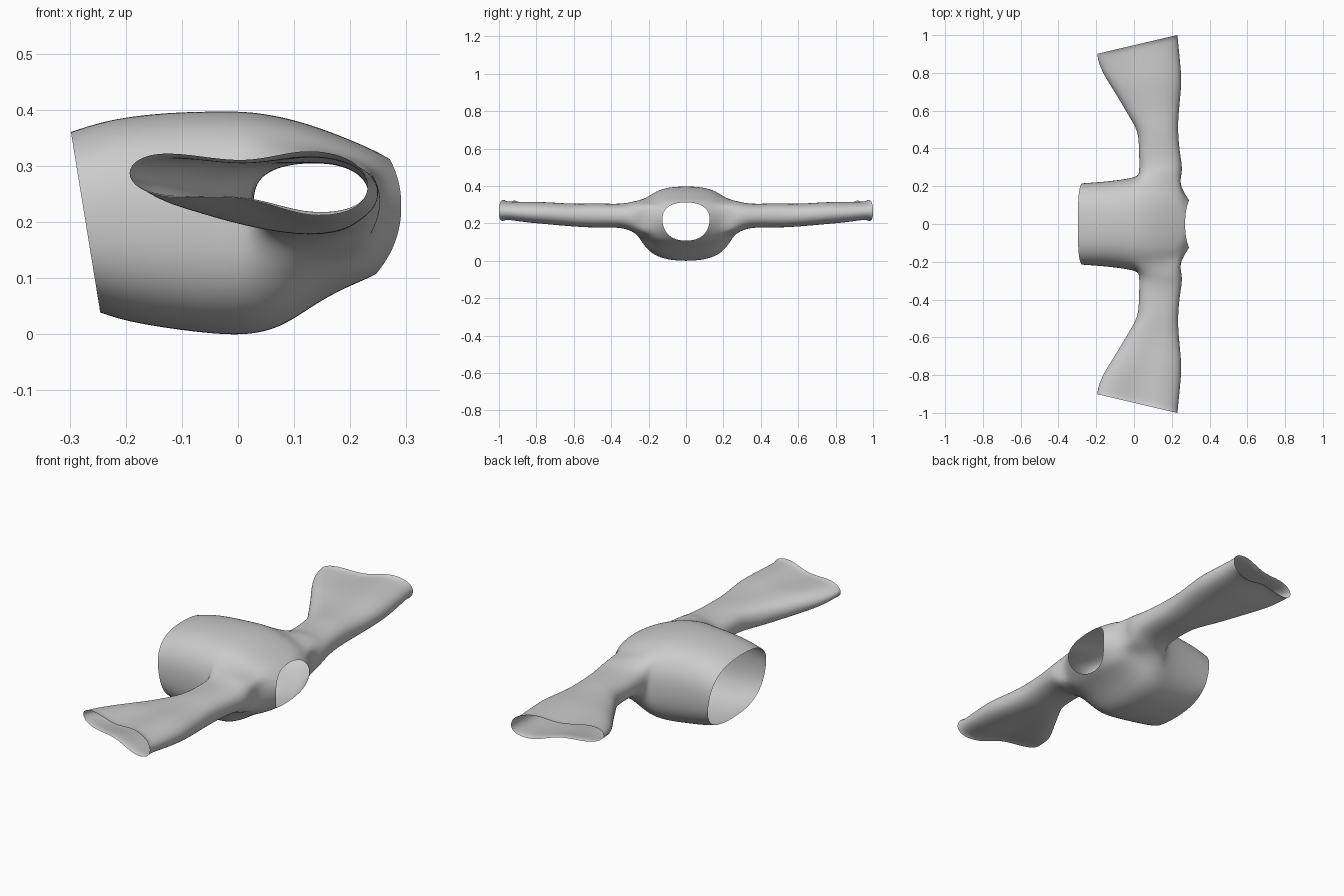
import bpy, bmesh
from math import sin, cos, pi, exp, radians

if "Cube" in bpy.data.objects:
    bpy.data.objects.remove(bpy.data.objects["Cube"])

N = 20      # points around the torso
ARM = 2     # armhole spans +-ARM columns
R0 = 4      # first armhole row
R1 = 8      # last armhole row


def spow(v, e):
    return (abs(v) ** e) * (1 if v >= 0 else -1)


bm = bmesh.new()

# Torso rings, waist to neck: x at hem bottom, x at hem top, half width, z low, z high
torso = [
    (-0.245, -0.298, 0.218, 0.036, 0.362),
    (-0.20, -0.23, 0.222, 0.020, 0.385),
    (-0.11, -0.13, 0.230, 0.005, 0.397),
    (-0.03, -0.04, 0.242, -0.004, 0.399),
    (0.025, 0.015, 0.255, -0.004, 0.399),
    (0.08, 0.07, 0.255, 0.010, 0.391),
    (0.14, 0.13, 0.250, 0.053, 0.375),
    (0.19, 0.195, 0.240, 0.080, 0.350),
    (0.225, 0.245, 0.215, 0.095, 0.328),
]
rings = []
for xl, xh, w, z0, z1 in torso:
    ring = []
    for i in range(N):
        t = 2 * pi * i / N
        a = t + 0.15 * cos(t)
        y = w * spow(cos(a), 0.75)
        s = spow(sin(a), 0.8)
        z = (z0 + z1) / 2 + s * (z1 - z0) / 2
        ring.append(bm.verts.new((xl + (xh - xl) * (s + 1) / 2, y, z)))
    rings.append(ring)

# Neck opening ring, dipping at front and back centre
ring = []
for i in range(N):
    t = 2 * pi * i / N
    a = t + 0.15 * cos(t)
    c, s = cos(a), sin(a)
    z = 0.225 + (0.088 if s > 0 else 0.12) * spow(s, 0.9)
    x = 0.292 - (0.022 if s > 0 else 0.048) * s * s
    ring.append(bm.verts.new((x, 0.128 * spow(c, 0.85), z)))
rings.append(ring)


def in_armhole(r, i):
    side = i in (N - 2, N - 1, 0, 1) or N // 2 - ARM <= i < N // 2 + ARM
    return R0 <= r < R1 and side


for r in range(len(rings) - 1):
    for i in range(N):
        if not in_armhole(r, i):
            j = (i + 1) % N
            bm.faces.new((rings[r][i], rings[r + 1][i], rings[r + 1][j], rings[r][j]))

# Sleeve rings: y, cuff slant, x low, x high, z low, z high, pinch
sleeve = [
    (0.272, 0.000, 0.025, 0.258, 0.145, 0.322, 0.0),
    (0.32, 0.000, 0.026, 0.255, 0.172, 0.307, 0.0),
    (0.40, 0.000, 0.024, 0.242, 0.178, 0.305, 0.0),
    (0.49, 0.000, 0.020, 0.235, 0.176, 0.309, 0.0),
    (0.56, 0.005, -0.020, 0.237, 0.174, 0.310, 0.1),
    (0.65, 0.010, -0.070, 0.247, 0.178, 0.315, 0.2),
    (0.74, 0.020, -0.120, 0.257, 0.184, 0.326, 0.35),
    (0.83, 0.035, -0.168, 0.248, 0.190, 0.330, 0.55),
    (0.90, 0.045, -0.192, 0.240, 0.202, 0.332, 0.75),
    (0.935, 0.050, -0.198, 0.236, 0.204, 0.334, 0.85),
    (0.951, 0.051, -0.198, 0.236, 0.194, 0.347, 0.85),
]


def build_sleeve(side):
    def col(j):
        return j % N if side > 0 else (N // 2 - j) % N
    # Walk around the armhole edge
    loop = [rings[r][col(-ARM)] for r in range(R0, R1)]
    loop += [rings[R1][col(j)] for j in range(-ARM, ARM)]
    loop += [rings[r][col(ARM)] for r in range(R1, R0, -1)]
    loop += [rings[R0][col(j)] for j in range(ARM, -ARM, -1)]
    n = len(loop)
    for y, slant, x0, x1, z0, z1, p in sleeve:
        new = []
        for k in range(n):
            a = radians(225 + 360 * k / n)
            u = spow(cos(a), 0.9)
            h = spow(sin(a), 0.8) * (z1 - z0) / 2
            h *= (1 - 0.72 * p * exp(-((u + 0.12) / 0.38) ** 2)) * (1 - 0.18 * p * (1 - u))
            z = (z0 + z1) / 2 + h - 0.014 * p * u + 0.006 * p
            new.append(bm.verts.new(((x0 + x1) / 2 + u * (x1 - x0) / 2, side * (y + slant * u), z)))
        for k in range(n):
            m = (k + 1) % n
            bm.faces.new((loop[k], loop[m], new[m], new[k]))
        loop = new


for side in (1, -1):
    build_sleeve(side)

bmesh.ops.recalc_face_normals(bm, faces=bm.faces)
mesh = bpy.data.meshes.new("cropped_top")
bm.to_mesh(mesh)
bm.free()
top = bpy.data.objects.new("cropped_top", mesh)
bpy.context.collection.objects.link(top)
for poly in mesh.polygons:
    poly.use_smooth = True

# Smooth cloth surface
sub = top.modifiers.new("smooth_cloth", 'SUBSURF')
sub.levels = 3
sub.render_levels = 3
